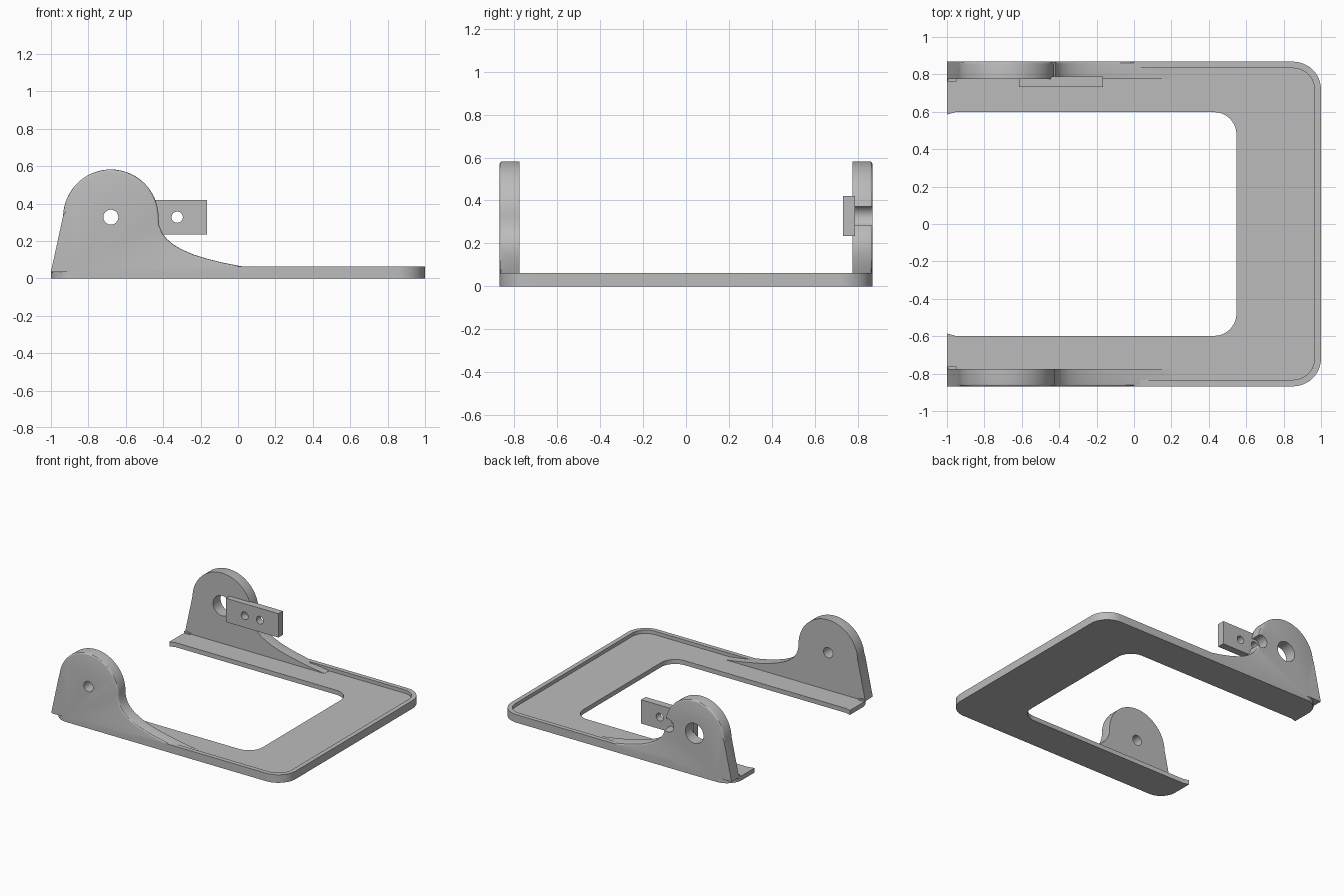
import bpy, bmesh, math
from mathutils import Vector

if "Cube" in bpy.data.objects:
    bpy.data.objects.remove(bpy.data.objects["Cube"])

grey = bpy.data.materials.new("plain_grey")
grey.diffuse_color = (0.5, 0.5, 0.5, 1)
grey.use_nodes = True
grey.node_tree.nodes["Principled BSDF"].inputs["Base Color"].default_value = grey.diffuse_color

W = 0.868        # half width of the frame
FLOOR = 0.035    # plate thickness
RIM = 0.062      # rim height


def finish(ob):
    ob.data.materials.clear()
    ob.data.materials.append(grey)
    bpy.ops.object.select_all(action='DESELECT')
    ob.select_set(True)
    bpy.context.view_layer.objects.active = ob
    bpy.ops.object.shade_smooth_by_angle(angle=math.radians(30))


def prism(name, pts, offset, bevel=None):
    """Extrude a 3D polygon by an offset; bevel(a, b) selects rounded edges."""
    bm = bmesh.new()
    face = bm.faces.new([bm.verts.new(p) for p in pts])
    res = bmesh.ops.extrude_face_region(bm, geom=[face])
    bmesh.ops.translate(bm, vec=Vector(offset),
                        verts=[v for v in res["geom"] if isinstance(v, bmesh.types.BMVert)])
    if not face.is_valid or not any(len(e.link_faces) == 1 for e in bm.edges):
        pass
    else:
        bmesh.ops.holes_fill(bm, edges=[e for e in bm.edges if len(e.link_faces) == 1])
    bmesh.ops.recalc_face_normals(bm, faces=bm.faces)
    if bevel:
        edges = [e for e in bm.edges if bevel(e.verts[0].co, e.verts[1].co)]
        bmesh.ops.bevel(bm, geom=edges, offset=0.012, segments=3,
                        profile=0.5, affect='EDGES')
    me = bpy.data.meshes.new(name)
    bm.to_mesh(me)
    bm.free()
    ob = bpy.data.objects.new(name, me)
    bpy.context.collection.objects.link(ob)
    return ob


def arc(cx, cy, r, a0, a1, n=12):
    return [(cx + r * math.cos(math.radians(a0 + (a1 - a0) * i / n)),
             cy + r * math.sin(math.radians(a0 + (a1 - a0) * i / n))) for i in range(n + 1)]


def drill(ob, x, z, r, y):
    bpy.ops.mesh.primitive_cylinder_add(vertices=40, radius=r, depth=0.4,
                                        location=(x, y, z), rotation=(math.pi / 2, 0, 0))
    cutter = bpy.context.object
    mod = ob.modifiers.new("hole", 'BOOLEAN')
    mod.operation, mod.solver, mod.object = 'DIFFERENCE', 'EXACT', cutter
    bpy.ops.object.select_all(action='DESELECT')
    bpy.context.view_layer.objects.active = ob
    ob.select_set(True)
    bpy.ops.object.modifier_apply(modifier=mod.name)
    bpy.data.objects.remove(cutter)


# U-shaped base plate with rounded corners and slightly flared inner ends
R, r = 0.15, 0.12
outer = arc(1 - R, -W + R, R, -90, 0) + arc(1 - R, W - R, R, 0, 90)
tail = arc(-1 + 0.13, W - 0.13, 0.13, 90, 180)
inner = arc(0.548 - r, 0.598 - r, r, 90, 0) + arc(0.548 - r, -0.598 + r, r, 0, -90)
plate = (outer + tail + [(-1, 0.585), (-0.955, 0.598)] + inner
         + [(-0.955, -0.598), (-1, -0.585)] + [(x, -y) for x, y in reversed(tail)])
finish(prism("base_plate", [(x, y, 0) for x, y in plate], (0, 0, FLOOR)))

# Raised rim around the outer edge
t, q = 0.035, 0.115
rim_in = (arc(1 - t - q, W - t - q, q, 90, 0) + arc(1 - t - q, -W + t + q, q, 0, -90))
rim = [(-0.5, -W)] + outer + [(-0.5, W), (-0.5, W - t)] + rim_in + [(-0.5, -W + t)]
finish(prism("rim", [(x, y, FLOOR - 0.005) for x, y in rim], (0, 0, RIM - FLOOR + 0.005)))

# Side cheeks: round ear sweeping down into the plate
sweep = [(-0.422, 0.285), (-0.405, 0.242), (-0.38, 0.21), (-0.345, 0.18), (-0.3, 0.154),
         (-0.24, 0.128), (-0.17, 0.106), (-0.09, 0.086), (0, 0.068), (0.1, 0.05), (0.2, 0.036)]
profile = ([(-1, FLOOR)] + arc(-0.68, 0.327, 0.255, 178, 0, 36) + sweep
           + [(0.2, 0.03), (-0.86, 0.03), (-0.87, FLOOR)])
for name, s in (("front_cheek", -1), ("back_cheek", 1)):
    def rounded(a, b):
        return (abs(abs(a.y) - W) < 1e-4 and abs(abs(b.y) - W) < 1e-4
                and min(a.z, b.z) > 0.067 and max(a.x, b.x) < 0.01)
    cheek = prism(name, [(x, s * 0.776, z) for x, z in profile],
                  (0, s * (W - 0.776), 0), rounded)
    if s < 0:
        drill(cheek, -0.68, 0.327, 0.04, -0.82)
    else:
        drill(cheek, -0.68, 0.327, 0.078, 0.82)
        drill(cheek, -0.452, 0.327, 0.05, 0.82)   # clearance notch behind the tab
    finish(cheek)
    # Small nub at the rear foot of each cheek
    nub = [(-1, FLOOR - 0.005), (-0.95, FLOOR - 0.005), (-0.95, 0.045), (-0.997, 0.05)]
    finish(prism(name + "_nub", [(x, s * 0.762, z) for x, z in nub], (0, s * 0.03, 0)))

# Mounting tab with two holes on the back cheek
tab = prism("mounting_tab", [(-0.615, 0.732, 0.235), (-0.165, 0.732, 0.235),
                             (-0.165, 0.732, 0.42), (-0.615, 0.732, 0.42)], (0, 0.056, 0))
for x in (-0.455, -0.325):
    drill(tab, x, 0.327, 0.03, 0.76)
finish(tab)
